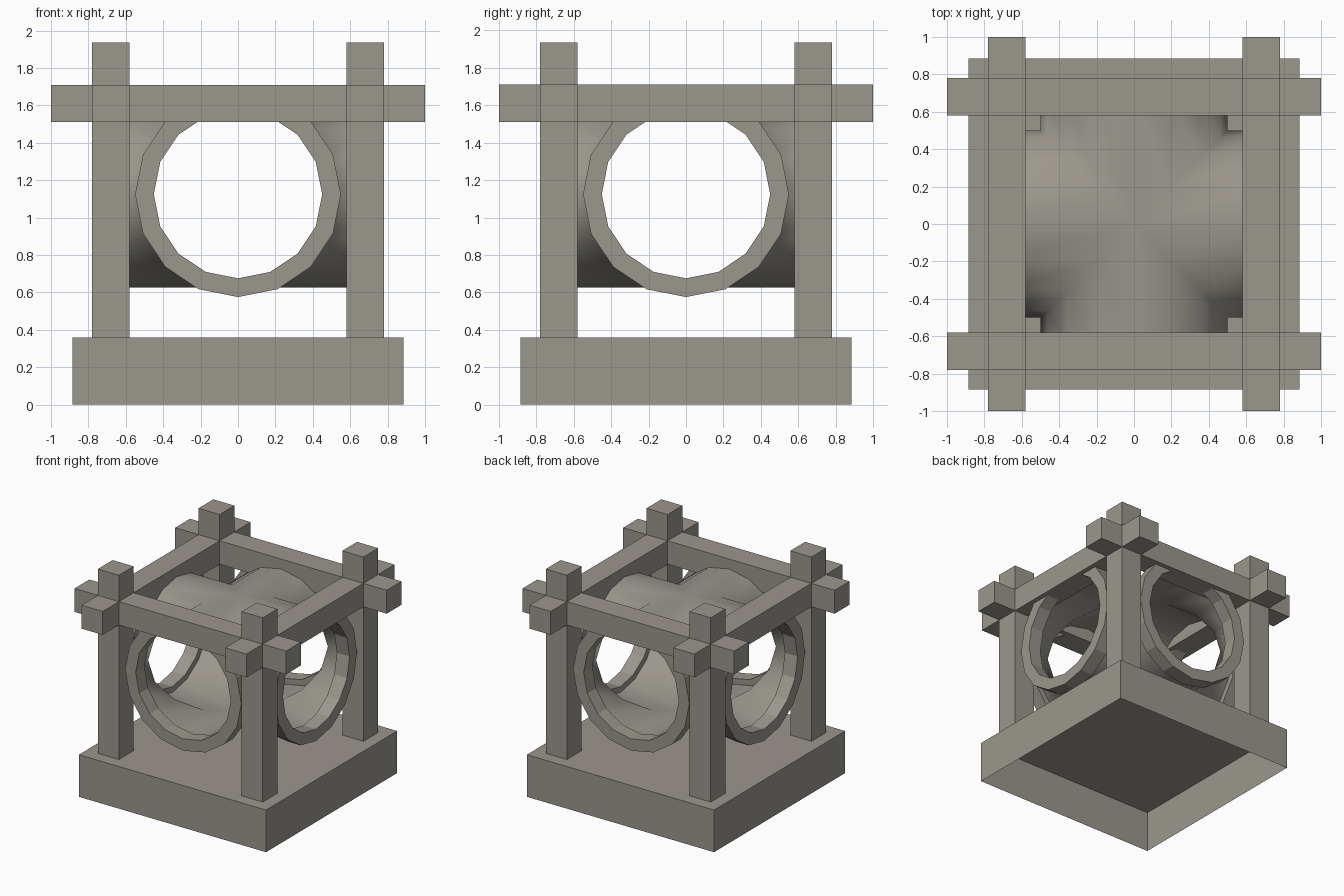
import bpy, bmesh, math

cube = bpy.data.objects.get("Cube")
if cube:
    bpy.data.objects.remove(cube, do_unlink=True)

stone = bpy.data.materials.new("warm_grey_stone")
stone.use_nodes = True
colour = (0.33, 0.31, 0.27, 1)
stone.diffuse_color = colour
stone.node_tree.nodes["Principled BSDF"].inputs["Base Color"].default_value = colour

SIDES = 16
AXIS_Z = 1.125
POST = 0.68      # centre line of posts and beams
WIDTH = 0.2
BASE_TOP = 0.36


def finish(name, bm, smooth=False):
    bmesh.ops.remove_doubles(bm, verts=bm.verts, dist=0.0005)
    bmesh.ops.recalc_face_normals(bm, faces=bm.faces)
    for f in bm.faces:
        f.smooth = smooth
    mesh = bpy.data.meshes.new(name)
    bm.to_mesh(mesh)
    bm.free()
    mesh.materials.append(stone)
    obj = bpy.data.objects.new(name, mesh)
    bpy.context.collection.objects.link(obj)
    return obj


def box(name, centre, size, open_bottom=False):
    bm = bmesh.new()
    bmesh.ops.create_cube(bm, size=1)
    for v in bm.verts:
        v.co = [c + s * p for c, s, p in zip(centre, size, v.co)]
    if open_bottom:
        bm.normal_update()
        bmesh.ops.delete(bm, geom=[f for f in bm.faces if f.normal.z < -0.9], context='FACES')
    return finish(name, bm)


def turned(x, y, quarter):
    for _ in range(quarter):
        x, y = -y, x
    return x, y


def circle(radius):
    return [(radius * math.sin(math.tau * i / SIDES), radius * math.cos(math.tau * i / SIDES))
            for i in range(SIDES)]


def bridge(bm, loop_a, loop_b):
    for i in range(SIDES):
        j = (i + 1) % SIDES
        bm.faces.new((loop_a[i], loop_a[j], loop_b[j], loop_b[i]))


# Hollow plinth, open underneath
base = box("base", (0, 0, BASE_TOP / 2), (1.77, 1.77, BASE_TOP), open_bottom=True)
base.data.update()

# Corner posts
for sx, side in ((-1, "right"), (1, "left")):
    for sy, end in ((-1, "front"), (1, "back")):
        box(f"{end}_{side}_post", (sx * POST, sy * POST, (BASE_TOP + 1.935) / 2),
            (WIDTH, WIDTH, 1.935 - BASE_TOP))

# Crossing top beams
for s, across, along in ((-1, "front", "right"), (1, "back", "left")):
    box(f"{across}_beam", (0, s * POST, 1.61), (2, WIDTH, WIDTH))
    box(f"{along}_beam", (s * POST, 0, 1.61), (WIDTH, 2, WIDTH))

# Four thin tube arms meeting along diagonal seams
bm = bmesh.new()
for q in range(4):
    inner, outer = [], []
    for lat, h in circle(0.5):
        inner.append(bm.verts.new((*turned(abs(lat), lat, q), AXIS_Z + h)))
        outer.append(bm.verts.new((*turned(POST, lat, q), AXIS_Z + h)))
    bridge(bm, inner, outer)
finish("tube_junction", bm, smooth=True)

# Thick rim around each tube mouth
for q, side in enumerate(("left", "back", "right", "front")):
    bm = bmesh.new()
    section = ((0.45, 0.62), (0.55, 0.62), (0.55, 0.74), (0.45, 0.74))
    loops = [[bm.verts.new((*turned(depth, lat, q), AXIS_Z + h)) for lat, h in circle(radius)]
             for radius, depth in section]
    for k in range(4):
        bridge(bm, loops[k], loops[(k + 1) % 4])
    finish(f"{side}_tube_rim", bm)
